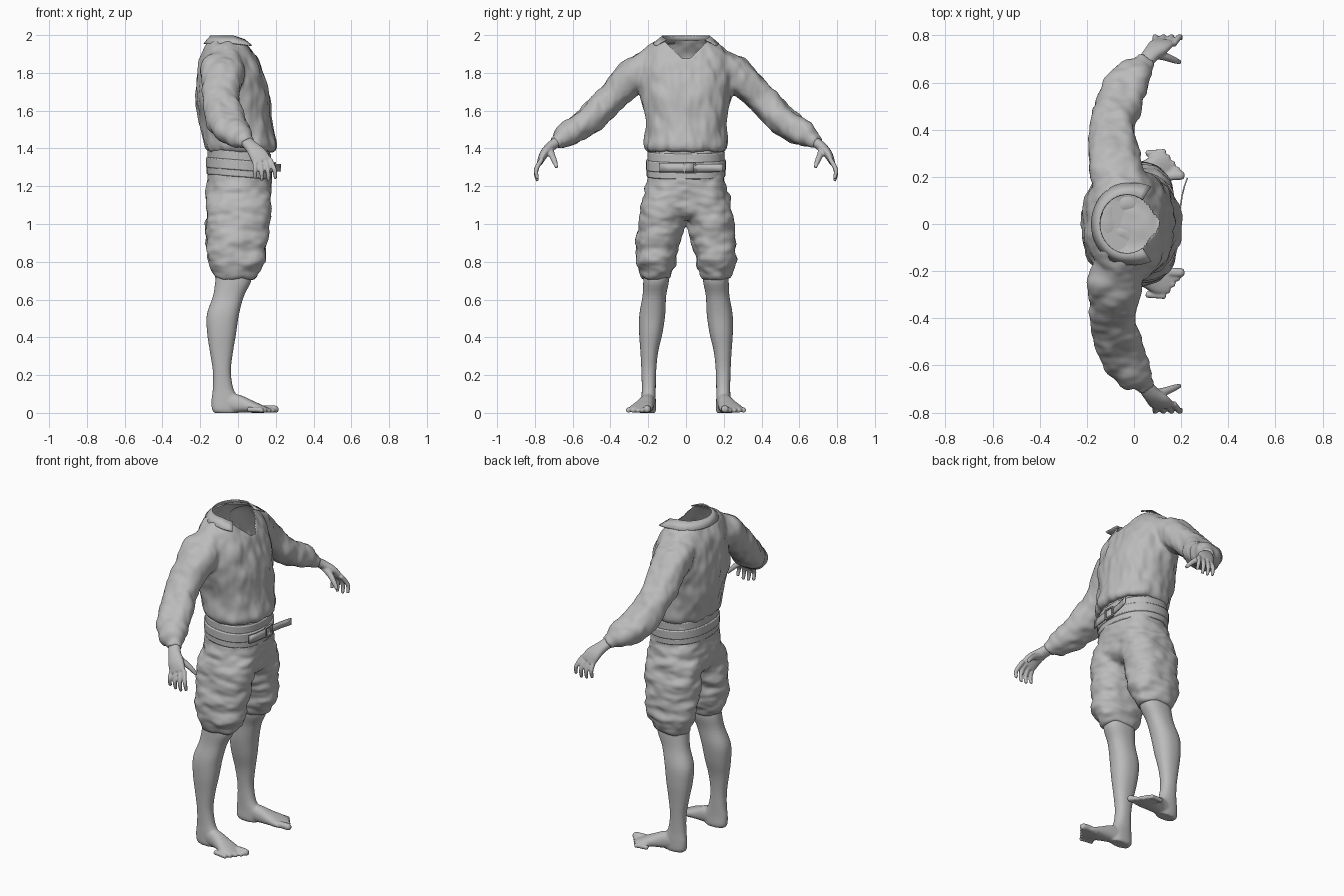
import bpy, bmesh, math
from mathutils import Vector, noise

cube = bpy.data.objects.get("Cube")
if cube:
    bpy.data.objects.remove(cube, do_unlink=True)

grey = bpy.data.materials.new("plain_grey")
grey.use_nodes = True
GREY = (0.5, 0.5, 0.5, 1)
grey.diffuse_color = GREY
for node in grey.node_tree.nodes:
    if node.type == "BSDF_PRINCIPLED":
        node.inputs["Base Color"].default_value = GREY

X, Y, Z = Vector((1, 0, 0)), Vector((0, 1, 0)), Vector((0, 0, 1))


def spline(rings, steps):
    """Catmull-Rom interpolation of ring parameters."""
    out = []
    for i in range(len(rings) - 1):
        a, b, c, d = (rings[max(0, min(len(rings) - 1, i + k))] for k in (-1, 0, 1, 2))
        for s in range(steps):
            t = s / steps
            out.append([q + 0.5 * t * (r - p + t * (2 * p - 5 * q + 4 * r - e + t * (3 * (q - r) + e - p)))
                        for p, q, r, e in zip(a, b, c, d)])
    return out + [list(rings[-1])]


def loft(bm, rings, ref=X, axis=None, steps=4, n=24):
    """Closed tube through rings of (x, y, z, radius_u, radius_v)."""
    rings = spline(rings, steps)
    loops = []
    for i, ring in enumerate(rings):
        before, after = rings[max(0, i - 1)], rings[min(len(rings) - 1, i + 1)]
        t = axis or (Vector(after[:3]) - Vector(before[:3])).normalized()
        u = (ref - t * ref.dot(t)).normalized()
        v = t.cross(u)
        loop = []
        for k in range(n):
            a = math.tau * k / n
            c, s = (math.copysign(abs(f) ** 0.88, f) for f in (math.cos(a), math.sin(a)))
            loop.append(bm.verts.new(Vector(ring[:3]) + u * c * ring[3] + v * s * ring[4]))
        loops.append(loop)
    for a, b in zip(loops, loops[1:]):
        for k in range(n):
            j = (k + 1) % n
            bm.faces.new((a[k], a[j], b[j], b[k]))
    bm.faces.new(loops[0][::-1])
    bm.faces.new(loops[-1])


def level(bm, boxes, steps=4):
    """Upright tube from rows of (z, x_min, x_max, y_min, y_max), top to bottom."""
    rings = [((a + b) / 2, (c + d) / 2, z, (b - a) / 2, (d - c) / 2) for z, a, b, c, d in boxes]
    loft(bm, sorted(rings, key=lambda r: r[2]), axis=Z, steps=steps, n=40)


def finish(name, bm, smooth=True):
    bmesh.ops.recalc_face_normals(bm, faces=bm.faces)
    mesh = bpy.data.meshes.new(name)
    bm.to_mesh(mesh)
    bm.free()
    mesh.materials.append(grey)
    for p in mesh.polygons:
        p.use_smooth = smooth
    obj = bpy.data.objects.new(name, mesh)
    bpy.context.collection.objects.link(obj)
    return obj


def mirror(obj):
    obj.modifiers.new("mirror", "MIRROR").use_axis = (False, True, False)


def fuse(obj, voxel, rounds):
    """Merge overlapping volumes into one smooth skin and return it as a bmesh."""
    remesh = obj.modifiers.new("fuse", "REMESH")
    remesh.mode = "VOXEL"
    remesh.voxel_size = voxel
    soft = obj.modifiers.new("soften", "SMOOTH")
    soft.factor, soft.iterations = 0.5, rounds
    bpy.context.view_layer.update()
    mesh = bpy.data.meshes.new_from_object(obj.evaluated_get(bpy.context.evaluated_depsgraph_get()))
    bpy.data.objects.remove(obj, do_unlink=True)
    bm = bmesh.new()
    bm.from_mesh(mesh)
    bpy.data.meshes.remove(mesh)
    return bm


def wrinkle(bm, freq, depth):
    bm.normal_update()
    moves = [v.normal * depth * noise.noise(Vector(a * b for a, b in zip(v.co, freq))) for v in bm.verts]
    for v, m in zip(bm.verts, moves):
        v.co += m


def strip(name, upper, lower, thick):
    """Thin band between two edges."""
    bm = bmesh.new()
    rows = [[bm.verts.new(p) for p in row] for row in (upper, lower)]
    for k in range(len(upper) - 1):
        bm.faces.new((rows[0][k], rows[0][k + 1], rows[1][k + 1], rows[1][k]))
    obj = finish(name, bm)
    solid = obj.modifiers.new("thickness", "SOLIDIFY")
    solid.thickness, solid.offset = thick, 0
    return obj


# Shirt: torso and sleeves fused, then the neck opened
bm = bmesh.new()
torso = [(2.03, -.14, .06, .13), (1.98, -.145, .06, .135), (1.96, -.16, .065, .165), (1.935, -.175, .075, .2),
         (1.9, -.19, .09, .23), (1.84, -.205, .118, .245), (1.75, -.218, .15, .245), (1.65, -.22, .17, .235),
         (1.55, -.207, .18, .217), (1.47, -.19, .192, .215), (1.41, -.175, .2, .217), (1.385, -.162, .185, .2)]
level(bm, [(z, a, b, -w, w) for z, a, b, w in torso])
sleeve = [(-.06, .12, 1.86, .1, .07), (-.075, .22, 1.825, .115, .09), (-.085, .3, 1.765, .11, .088),
          (-.09, .4, 1.665, .095, .078), (-.07, .5, 1.56, .1, .078), (-.04, .575, 1.505, .092, .074),
          (-.005, .625, 1.475, .08, .066), (.02, .653, 1.457, .066, .052), (.034, .67, 1.445, .046, .037),
          (.05, .695, 1.428, .042, .034)]
for side in (1, -1):
    loft(bm, [(x, y * side, z, u, v) for x, y, z, u, v in sleeve])
bm = fuse(finish("shirt", bm), 0.011, 5)
wrinkle(bm, (13, 13, 8), 0.012)
wrinkle(bm, (22, 30, 14), 0.006)
cut = set()
for v in bm.verts:
    side = abs(v.co.y)
    limit = 1.975 if v.co.x < 0 else min(1.975, 1.875 + max(0, side - 0.02))
    if side < 0.15 and v.co.z > limit:
        v.co.z = limit
        cut.add(v)
bmesh.ops.delete(bm, geom=[f for f in bm.faces if all(v in cut for v in f.verts)], context="FACES")
finish("shirt", bm)

# Open collar with pointed ends
inner, outer = [], []
for k in range(33):
    a = math.radians(55 + 250 * k / 32)
    tip = max(0, abs(k - 16) - 12) / 4
    c, s = math.cos(a), math.sin(a)
    inner.append((-.03 + .115 * c, .125 * s, 1.995 - .02 * tip))
    outer.append((-.03 + (.15 + .03 * tip) * c, (.172 + .02 * tip) * s, 1.955 - .01 * tip))
strip("collar", inner, outer, 0.006)

# Breeches
bm = bmesh.new()
hips = [(1.395, -.15, .165, .195), (1.3, -.16, .17, .2), (1.22, -.17, .175, .205),
        (1.12, -.17, .175, .228), (1.05, -.14, .15, .2), (1.02, -.08, .1, .12)]
level(bm, [(z, a, b, -w, w) for z, a, b, w in hips])
breech = [(1.15, -.165, .17, 0, .225), (1.05, -.17, .17, 0, .248), (.98, -.17, .16, .01, .257),
          (.9, -.167, .152, .033, .262), (.83, -.16, .147, .048, .266), (.78, -.15, .13, .055, .26),
          (.74, -.128, .1, .075, .24), (.705, -.118, .082, .083, .232)]
for side in (1, -1):
    level(bm, [(z, a, b, *sorted((c * side, d * side))) for z, a, b, c, d in breech])
bm = fuse(finish("breeches", bm), 0.011, 4)
wrinkle(bm, (9, 9, 18), 0.014)
wrinkle(bm, (18, 18, 34), 0.006)
finish("breeches", bm)

# Waistband and belt, dipping toward the front
for name, low, high, grow in (("waistband", 1.335, 1.385, 0), ("belt", 1.285, 1.34, .008), ("yoke", 1.25, 1.288, .004)):
    bm = bmesh.new()
    level(bm, [(z, -.162 - grow, .176 + grow, -.204 - grow, .204 + grow) for z in (low, high)], steps=1)
    for v in bm.verts:
        v.co.z -= 0.08 * v.co.x
    band = finish(name, bm)
    bevel = band.modifiers.new("bevel", "BEVEL")
    bevel.width, bevel.segments = 0.006, 2
    bpy.context.view_layer.objects.active = band
    band.select_set(True)
    bpy.ops.object.shade_smooth_by_angle()
    band.select_set(False)

# Belt overlap and loose tongue
for name, path, half in (("belt_tongue", [(.186, .02), (.196, .07), (.204, .12), (.214, .16), (.226, .195)], .02),
                         ("belt_overlap", [(.172, -.14), (.185, -.09), (.192, -.04), (.194, 0), (.192, .04)], .024)):
    strip(name, [(x, y, 1.298 + half) for x, y in path], [(x, y, 1.298 - half) for x, y in path], 0.006)

# Buckle: a small frame
bm = bmesh.new()
for y, z, w, h in ((.02, .028, .06, .007), (.02, -.028, .06, .007), (-.01, 0, .007, .06), (.05, 0, .007, .06)):
    made = bmesh.ops.create_cube(bm, size=1)["verts"]
    bmesh.ops.scale(bm, vec=(.012, w, h), verts=made)
    bmesh.ops.translate(bm, vec=(.196, y, 1.298 + z), verts=made)
finish("buckle", bm, smooth=False)

# Bare legs with feet and toes
bm = bmesh.new()
level(bm, [(.77, -.11, .06, .095, .222), (.7, -.12, .07, .09, .226), (.62, -.132, .032, .105, .23),
           (.52, -.165, .005, .11, .247), (.42, -.163, -.01, .125, .248), (.32, -.148, -.027, .148, .241),
           (.22, -.133, -.038, .158, .236), (.13, -.133, -.025, .16, .234), (.07, -.14, .005, .16, .236),
           (.02, -.138, 0, .158, .236), (0, -.125, 0, .165, .23)])
loft(bm, [(-.11, .197, .03, .032, .03), (-.05, .2, .05, .037, .05), (0, .207, .048, .041, .048),
          (.06, .222, .035, .052, .035), (.11, .236, .024, .062, .024), (.15, .238, .015, .056, .015)], ref=Y)
for i in range(5):
    r = .013 if i else .019
    x, y = .135 - .014 * i, .2 + .025 * i
    loft(bm, [(x - .03, y, .018, r, r), (x + .03, y + .004, r + .003, r, r),
              (x + .067 - .004 * i, y + .006, r, r, r), (x + .08 - .006 * i, y + .006, r, r * .5, r * .5)], ref=Y, n=12)
legs = finish("bare_legs", fuse(finish("leg", bm), 0.006, 3))
mirror(legs)

# Hands with spread fingers and thumb
bm = bmesh.new()
loft(bm, [(.025, .655, 1.455, .034, .028), (.05, .69, 1.43, .034, .027), (.075, .722, 1.405, .037, .026),
          (.105, .752, 1.37, .048, .023), (.128, .772, 1.33, .05, .016)])
for i in range(4):
    x, lift = .09 + .026 * i, .012 * abs(i - 1.6)
    loft(bm, [(x, .762, 1.345, .013, .013), (x + .006 * i, .786, 1.305, .0125, .0125),
              (x + .009 * i, .794, 1.262 + lift, .0115, .0115),
              (x + .01 * i, .786, 1.222 + lift, .009, .009)], n=12)
loft(bm, [(.08, .72, 1.395, .022, .02), (.13, .71, 1.365, .018, .017),
          (.17, .695, 1.33, .014, .014), (.196, .685, 1.298, .009, .009)], n=12)
hands = finish("hands", fuse(finish("hand", bm), 0.0055, 3))
mirror(hands)
